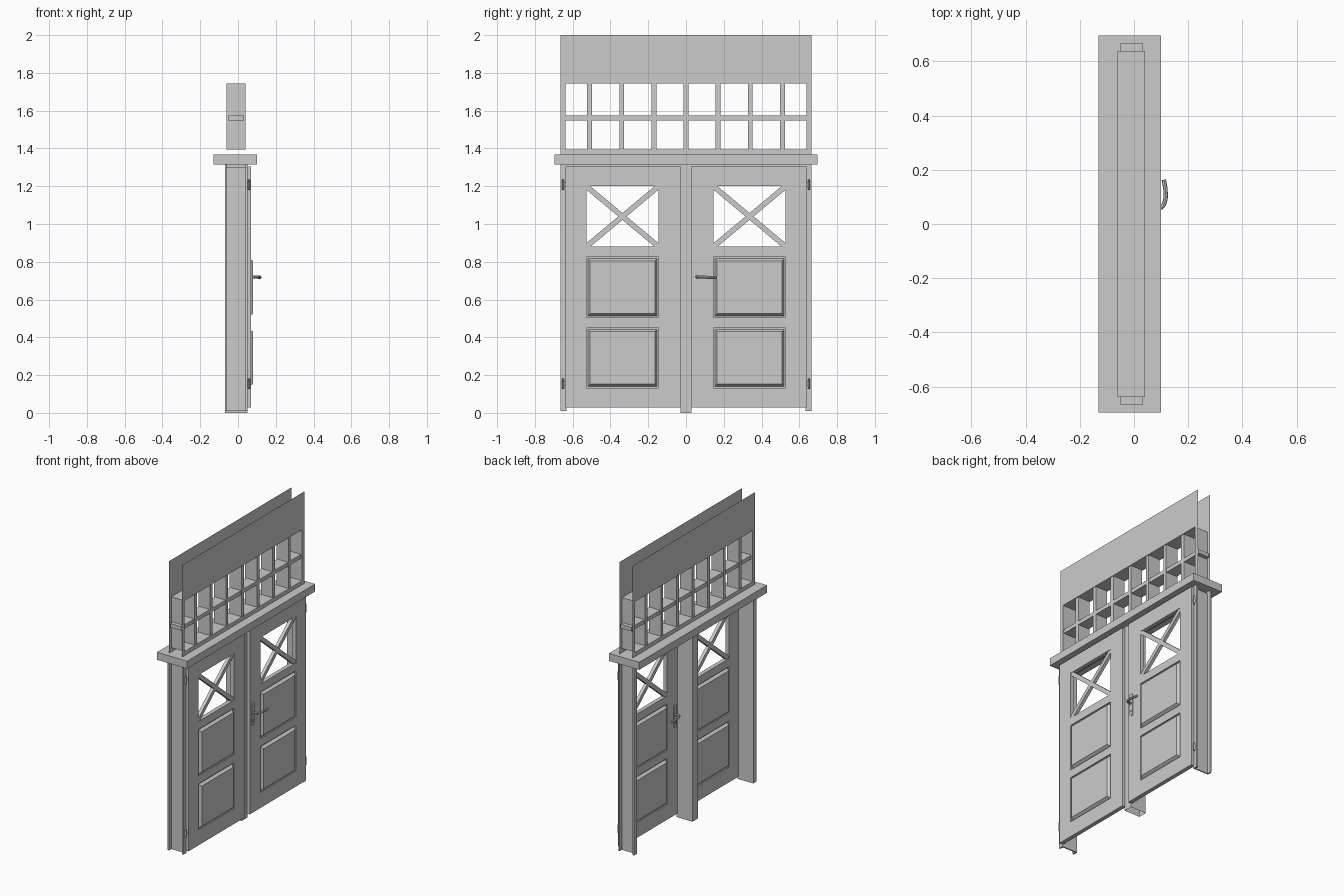
import bpy, bmesh, math
from mathutils import Vector

if "Cube" in bpy.data.objects:
    bpy.data.objects.remove(bpy.data.objects["Cube"])


def finish(name, bm):
    bmesh.ops.recalc_face_normals(bm, faces=bm.faces[:])
    me = bpy.data.meshes.new(name)
    bm.to_mesh(me)
    bm.free()
    ob = bpy.data.objects.new(name, me)
    bpy.context.collection.objects.link(ob)
    return ob


def box(name, x, y, z, open_dirs=()):
    """Box from ranges; faces pointing along open_dirs are left out."""
    bm = bmesh.new()
    bmesh.ops.create_cube(bm, size=1)
    bm.normal_update()
    drop = [f for f in bm.faces if any(f.normal.dot(Vector(d)) > 0.9 for d in open_dirs)]
    bmesh.ops.delete(bm, geom=drop, context='FACES')
    for v in bm.verts:
        for i, r in enumerate((x, y, z)):
            v.co[i] = (r[0] + r[1]) / 2 + v.co[i] * (r[1] - r[0])
    return finish(name, bm)


def plate(name, ys, zs, holes, x, depth=0):
    """Grid sheet in the y-z plane with some cells missing, optionally thickened."""
    bm = bmesh.new()
    vs = [[bm.verts.new((x, y, z)) for z in zs] for y in ys]
    for i in range(len(ys) - 1):
        for j in range(len(zs) - 1):
            if (i, j) not in holes:
                bm.faces.new((vs[i][j], vs[i + 1][j], vs[i + 1][j + 1], vs[i][j + 1]))
    if depth:
        g = bmesh.ops.extrude_face_region(bm, geom=bm.faces[:], use_keep_orig=True)
        bmesh.ops.translate(bm, vec=(depth, 0, 0),
                            verts=[v for v in g['geom'] if isinstance(v, bmesh.types.BMVert)])
    return finish(name, bm)


def raised_panel(name, y, z, x_edge, x_face, m=0.02):
    """Sloping border rising to a flat field."""
    bm = bmesh.new()
    rings = []
    for x, d in ((x_edge, 0), (x_edge, m * 0.4), (x_face, m)):
        rings.append([bm.verts.new((x, a, b)) for a, b in
                      ((y[0] + d, z[0] + d), (y[1] - d, z[0] + d),
                       (y[1] - d, z[1] - d), (y[0] + d, z[1] - d))])
    for a, b in zip(rings, rings[1:]):
        for i in range(4):
            bm.faces.new((a[i], a[(i + 1) % 4], b[(i + 1) % 4], b[i]))
    bm.faces.new(rings[-1])
    return finish(name, bm)


def rod(name, a, b, r, seg=12):
    a, b = Vector(a), Vector(b)
    bpy.ops.mesh.primitive_cylinder_add(vertices=seg, radius=r, depth=(b - a).length,
                                        location=(a + b) / 2)
    ob = bpy.context.object
    ob.name = name
    ob.rotation_euler = (b - a).to_track_quat('Z', 'Y').to_euler()
    bpy.ops.object.shade_smooth_by_angle()
    return ob


# Cornice and central post (post open at the bottom)
box("cornice", (-0.13, 0.10), (-0.695, 0.695), (1.315, 1.367))
box("center_post", (-0.07, 0.05), (-0.03, 0.03), (0, 1.315), [(0, 0, -1)])

# Outer frame: channel with its open side facing outward
for s, side in ((-1, "left"), (1, "right")):
    def yr(a, b): return tuple(sorted((s * a, s * b)))
    box("jamb_web_" + side, (-0.06, 0.04), yr(0.632, 0.64), (0.01, 1.30))
    for n, x in (("back", (-0.07, -0.06)), ("front", (0.04, 0.05))):
        box(f"jamb_{n}_flange_{side}", x, yr(0.632, 0.665), (0.01, 1.315))
box("header_web", (-0.06, 0.04), (-0.64, 0.64), (1.295, 1.303))
for n, x in (("back", (-0.07, -0.06)), ("front", (0.04, 0.05))):
    box(f"header_{n}_flange", x, (-0.64, 0.64), (1.295, 1.316))

# Transom: two thin sheets, an opening lining and the muntin grid
for n, x in (("back", -0.06), ("front", 0.04)):
    plate(f"transom_{n}_sheet", [-0.665, -0.638, 0.638, 0.665],
          [1.365, 1.395, 1.745, 2.0], {(1, 1)}, x)
box("transom_lining", (-0.06, 0.04), (-0.638, 0.638), (1.395, 1.745),
    [(1, 0, 0), (-1, 0, 0)])
for i in range(-3, 4):
    box("transom_muntin", (-0.055, 0.035), (i * 0.17 - 0.013, i * 0.17 + 0.013), (1.395, 1.745))
box("transom_crossbar", (-0.05, 0.033), (-0.665, 0.665), (1.547, 1.574))

# Two door leaves
XB, XF = 0.042, 0.07
for s, side in ((-1, "left"), (1, "right")):
    ys = sorted(s * v for v in (0.028, 0.145, 0.528, 0.638))
    zs = [0.028, 0.133, 0.45, 0.505, 0.825, 0.88, 1.20, 1.305]
    plate("door_" + side, ys, zs, {(1, 1), (1, 3), (1, 5)}, XB, XF - XB)
    y = (ys[1], ys[2])
    for n, z in (("lower", (0.133, 0.45)), ("upper", (0.505, 0.825))):
        raised_panel(f"{n}_panel_front_{side}", y, z, 0.062, 0.08)
        raised_panel(f"{n}_panel_back_{side}", y, z, 0.050, 0.032)
    # Crossed glazing bars
    w, h = y[1] - y[0], 0.32
    for k in (-1, 1):
        b = box("window_bar_" + side, (-0.011, 0.011),
                (-math.hypot(w, h) / 2, math.hypot(w, h) / 2), (-0.014, 0.014))
        b.location = ((XB + XF) / 2, (y[0] + y[1]) / 2, 1.04)
        b.rotation_euler.x = k * math.atan2(h, w)
    # Hinges
    for z in (0.155, 1.207):
        rod("hinge_pin", (0.058, s * 0.651, z - 0.028), (0.058, s * 0.651, z + 0.028), 0.006)
        box("hinge_leaf", (0.05, 0.058), tuple(sorted((s * 0.636, s * 0.655))),
            (z - 0.012, z + 0.012))

# Lever handle with plate on both faces of the right door
for n, x0, d in (("front", XF, 1), ("back", XB, -1)):
    bm = bmesh.new()
    ring = []
    for zc, a0 in ((0.775, 0), (0.645, math.pi)):
        for i in range(9):
            a = a0 + math.pi * i / 8
            ring.append(bm.verts.new((x0, 0.06 + 0.014 * math.cos(a), zc + 0.014 * math.sin(a))))
    f = bm.faces.new(ring)
    g = bmesh.ops.extrude_face_region(bm, geom=[f], use_keep_orig=True)
    bmesh.ops.translate(bm, vec=(d * 0.006, 0, 0),
                        verts=[v for v in g['geom'] if isinstance(v, bmesh.types.BMVert)])
    finish(f"handle_plate_{n}", bm)
    rod(f"keyhole_{n}", (x0, 0.06, 0.665), (x0 + d * 0.01, 0.06, 0.665), 0.007)

    cu = bpy.data.curves.new(f"lever_{n}", 'CURVE')
    cu.dimensions = '3D'
    cu.bevel_depth = 0.008
    cu.bevel_resolution = 2
    cu.resolution_u = 6
    cu.use_fill_caps = True
    sp = cu.splines.new('BEZIER')
    pts = [(0, 0.06, 0.72), (0.03, 0.061, 0.72), (0.044, 0.085, 0.72),
           (0.046, 0.125, 0.717), (0.04, 0.163, 0.716)]
    sp.bezier_points.add(len(pts) - 1)
    for bp, p in zip(sp.bezier_points, pts):
        bp.co = (x0 + d * p[0], p[1], p[2])
        bp.handle_left_type = bp.handle_right_type = 'AUTO'
    ob = bpy.data.objects.new(f"lever_{n}", cu)
    bpy.context.collection.objects.link(ob)
    bpy.ops.object.select_all(action='DESELECT')
    ob.select_set(True)
    bpy.context.view_layer.objects.active = ob
    bpy.ops.object.convert(target='MESH')
    bpy.ops.object.shade_smooth_by_angle()
